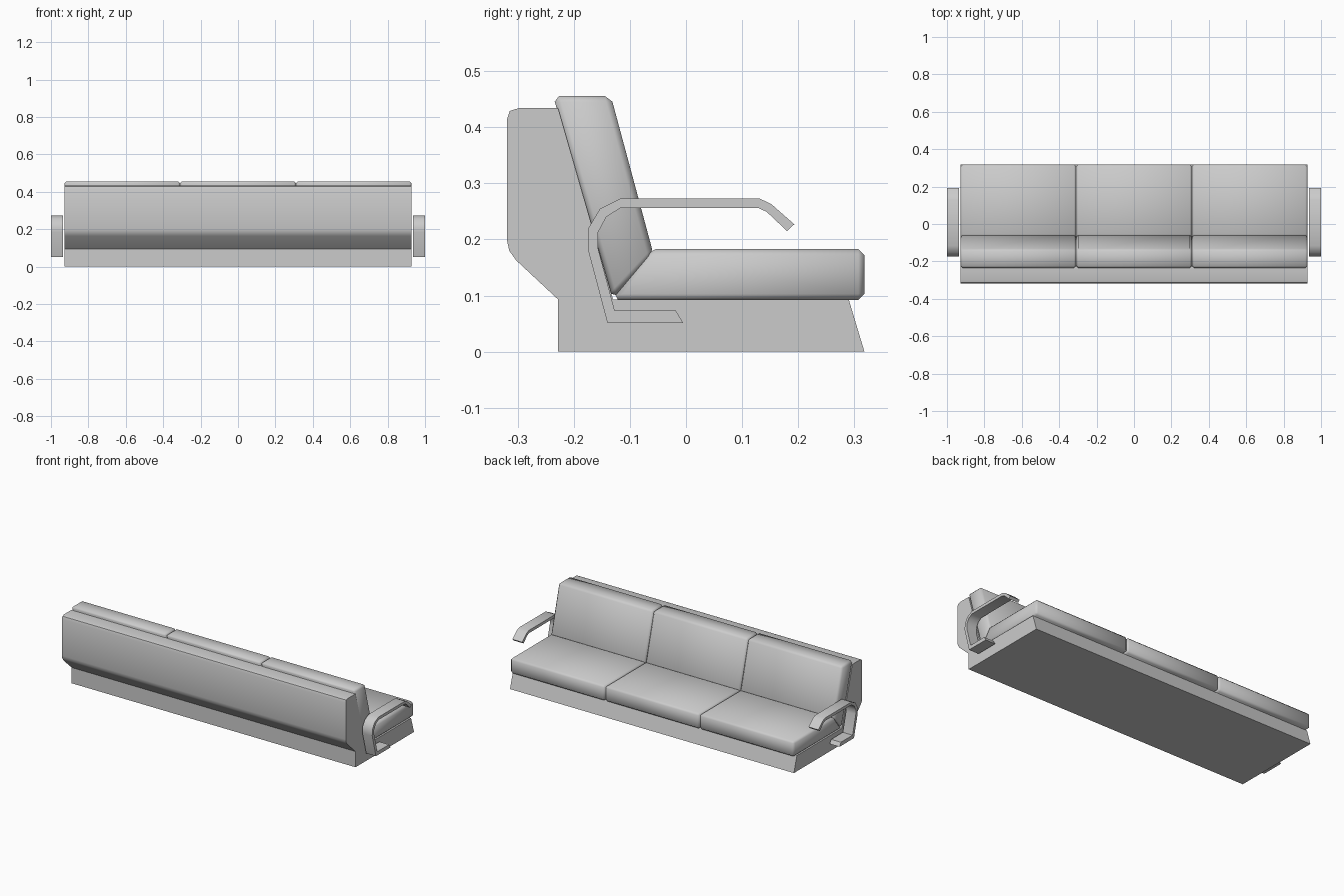
import bpy, bmesh, math

cube = bpy.data.objects.get("Cube")
if cube:
    bpy.data.objects.remove(cube, do_unlink=True)

grey = bpy.data.materials.new("light_grey")
grey.use_nodes = True
COLOUR = (0.6, 0.6, 0.6, 1)
grey.diffuse_color = COLOUR
grey.node_tree.nodes["Principled BSDF"].inputs["Base Color"].default_value = COLOUR


def extrude(name, profile, x0, x1, bevel=0, angle=35):
    """Sweep a (y, z) outline along x, chamfer it and smooth the shallow edges."""
    bm = bmesh.new()
    face = bm.faces.new([bm.verts.new((x0, y, z)) for y, z in profile])
    swept = bmesh.ops.extrude_face_region(bm, geom=[face])["geom"]
    verts = [v for v in swept if isinstance(v, bmesh.types.BMVert)]
    bmesh.ops.translate(bm, vec=(x1 - x0, 0, 0), verts=verts)
    if bevel:
        bmesh.ops.bevel(bm, geom=bm.edges[:], offset=bevel, segments=1,
                        affect="EDGES", clamp_overlap=True)
    bmesh.ops.recalc_face_normals(bm, faces=bm.faces[:])
    mesh = bpy.data.meshes.new(name)
    bm.to_mesh(mesh)
    bm.free()
    mesh.materials.append(grey)
    obj = bpy.data.objects.new(name, mesh)
    bpy.context.collection.objects.link(obj)
    bpy.ops.object.select_all(action="DESELECT")
    obj.select_set(True)
    bpy.context.view_layer.objects.active = obj
    bpy.ops.object.shade_smooth_by_angle(angle=math.radians(angle))
    return obj


HALF = 0.928

# Plinth and backrest shell in one outline
extrude("base_and_back_shell", [
    (-0.228, 0), (0.318, 0), (0.29, 0.093), (-0.13, 0.093),
    (-0.228, 0.434), (-0.298, 0.434), (-0.314, 0.429), (-0.319, 0.414),
    (-0.319, 0.198), (-0.315, 0.18), (-0.303, 0.163), (-0.228, 0.093)],
    -HALF, HALF)

# Three pairs of chamfered cushions
back = [(-0.237, 0.456), (-0.134, 0.456), (-0.0575, 0.172), (-0.132, 0.093)]
seat = [(-0.064, 0.183), (0.318, 0.183), (0.318, 0.092), (-0.132, 0.092)]
width = 2 * HALF / 3
for i, side in enumerate(("right", "middle", "left")):
    x = -HALF + i * width
    extrude(f"back_cushion_{side}", back, x, x + width, 0.011, 60)
    extrude(f"seat_cushion_{side}", seat, x, x + width, 0.011, 60)

# Bent strap armrests
arm = [(0.193, 0.227), (0.152, 0.263), (0.131, 0.273), (-0.117, 0.273),
       (-0.153, 0.255), (-0.174, 0.22), (-0.175, 0.183), (-0.14, 0.051),
       (-0.005, 0.051), (-0.018, 0.073), (-0.127, 0.073), (-0.157, 0.185),
       (-0.157, 0.212), (-0.142, 0.24), (-0.117, 0.256), (0.129, 0.256),
       (0.144, 0.249), (0.18, 0.215)]
for side, s in (("left", 1), ("right", -1)):
    extrude(f"armrest_{side}", arm, s * 0.936, s)
